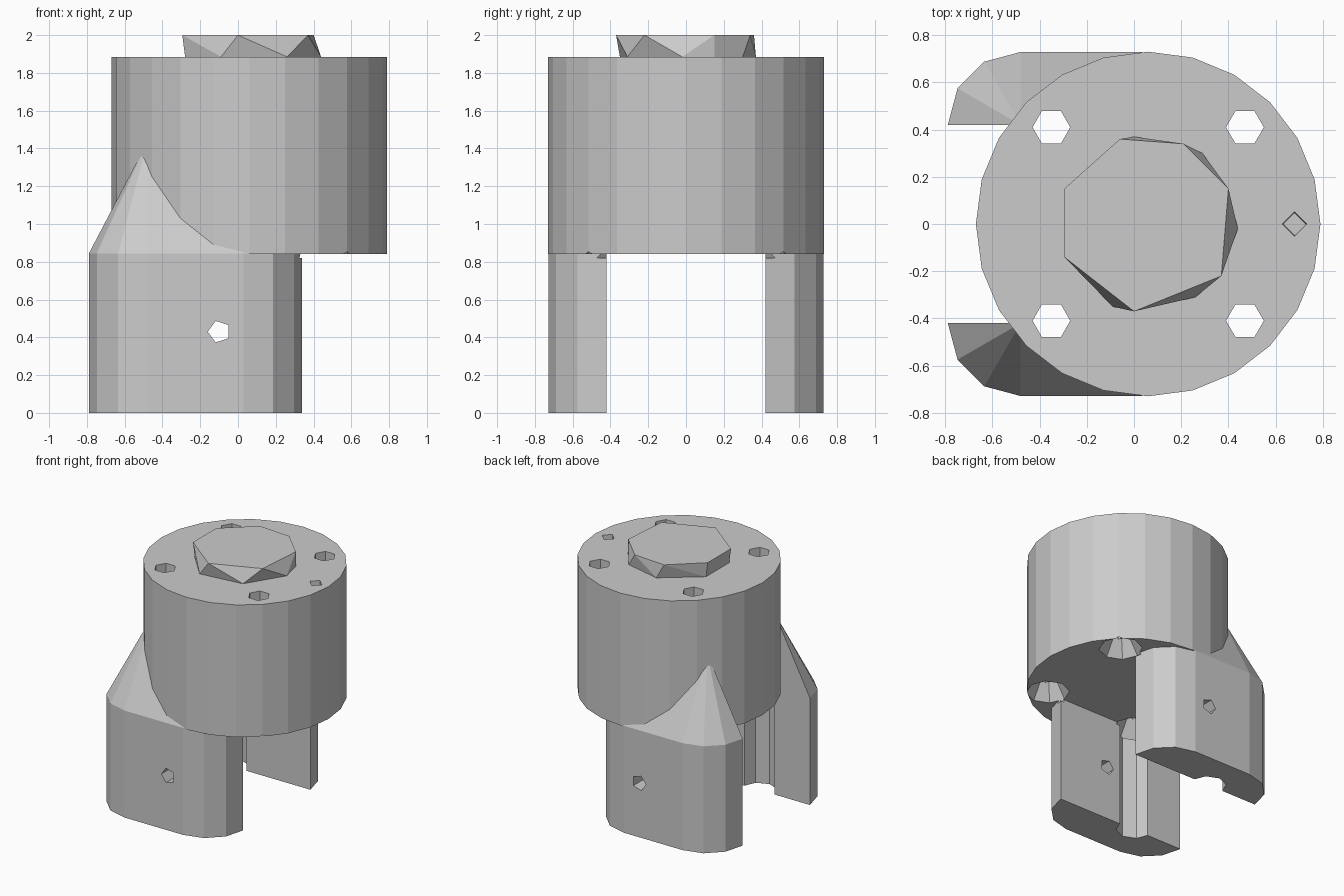
import bpy, bmesh, math
from mathutils import Vector, Matrix

if "Cube" in bpy.data.objects:
    bpy.data.objects.remove(bpy.data.objects["Cube"])

CX, R = 0.06, 0.73          # drum axis and radius
Z0, Z1 = 0.84, 1.885        # drum bottom and top


def make(name, bm):
    bmesh.ops.recalc_face_normals(bm, faces=bm.faces)
    me = bpy.data.meshes.new(name)
    bm.to_mesh(me)
    bm.free()
    ob = bpy.data.objects.new(name, me)
    bpy.context.collection.objects.link(ob)
    return ob


def cone(name, x, y, za, zb, ra, rb, n, turn=0.0, along_y=False):
    bm = bmesh.new()
    bmesh.ops.create_cone(bm, cap_ends=True, segments=n, radius1=ra, radius2=rb, depth=zb - za)
    bmesh.ops.rotate(bm, verts=bm.verts, matrix=Matrix.Rotation(turn, 3, 'Z'))
    bmesh.ops.translate(bm, verts=bm.verts, vec=Vector((0, 0, (za + zb) / 2)))
    if along_y:
        bmesh.ops.rotate(bm, verts=bm.verts, matrix=Matrix.Rotation(math.pi / 2, 3, 'X'))
        bmesh.ops.translate(bm, verts=bm.verts, vec=Vector((x, 0, y)))
    else:
        bmesh.ops.translate(bm, verts=bm.verts, vec=Vector((x, y, 0)))
    return make(name, bm)


def combine(target, other, op):
    m = target.modifiers.new(op, 'BOOLEAN')
    m.operation, m.solver, m.object = op, 'EXACT', other
    bpy.context.view_layer.objects.active = target
    bpy.ops.object.modifier_apply(modifier=m.name)
    bpy.data.objects.remove(other)


def leg(side):
    # half-stadium plan, straight up to the drum, then tapering into its wall
    bm = bmesh.new()
    rings = []
    for z, r in ((0, 0.309), (Z0 + 0.005, 0.309), (1.397, 0.02)):
        pts = []
        for cx, start in ((0.03, 0), (-0.48, 90)):
            for i in range(4):
                a = math.radians(start + 30 * i)
                pts.append((cx + r * math.cos(a), side * (0.42 + r * math.sin(a)), z))
        rings.append([bm.verts.new(p) for p in pts])
    n = len(rings[0])
    for a, b in zip(rings, rings[1:]):
        for i in range(n):
            j = (i + 1) % n
            bm.faces.new((a[i], a[j], b[j], b[i]))
    bm.faces.new(rings[0])
    bm.faces.new(rings[-1])
    return make("leg", bm)


# drum with two legs
body = cone("drum_with_legs", CX, 0, Z0, Z1, R, R, 24)
for s in (1, -1):
    combine(body, leg(s), 'UNION')

# four bolt holes, flared underneath; the left pair continue as grooves in the legs
for x in (-0.35, 0.47):
    for y in (0.41, -0.41):
        combine(body, cone("bolt_hole", x, y, 0.7, 2.1, 0.08, 0.08, 6, math.pi / 6), 'DIFFERENCE')
        combine(body, cone("flare", x, y, 0.82, 0.97, 0.17, 0.08, 8), 'DIFFERENCE')
        if x < 0:
            combine(body, cone("groove", x, y, -0.1, 0.86, 0.135, 0.135, 8), 'DIFFERENCE')

# cross hole through both legs
combine(body, cone("cross_hole", -0.1, 0.43, -1, 1, 0.06, 0.06, 5, math.pi / 2, True), 'DIFFERENCE')

# small blind hole on the top
combine(body, cone("pin_hole", 0.68, 0, 1.72, 1.95, 0.045, 0.055, 4), 'DIFFERENCE')

# faceted boss on top
top = [(-.295, -.14), (-.295, .15), (-.06, .36), (.21, .34), (.4, .15), (.37, -.22), (0, -.37)]
low = [(-.28, -.14), (-.28, .15), (0, .37), (.29, .3), (.4, .15), (.44, -.02),
       (.26, -.31), (-.09, -.35)]
bm = bmesh.new()
for pts, z in ((top, 2.0), (low, Z1)):
    for x, y in pts:
        bm.verts.new((x, y, z))
bmesh.ops.convex_hull(bm, input=bm.verts)
make("top_boss", bm)
